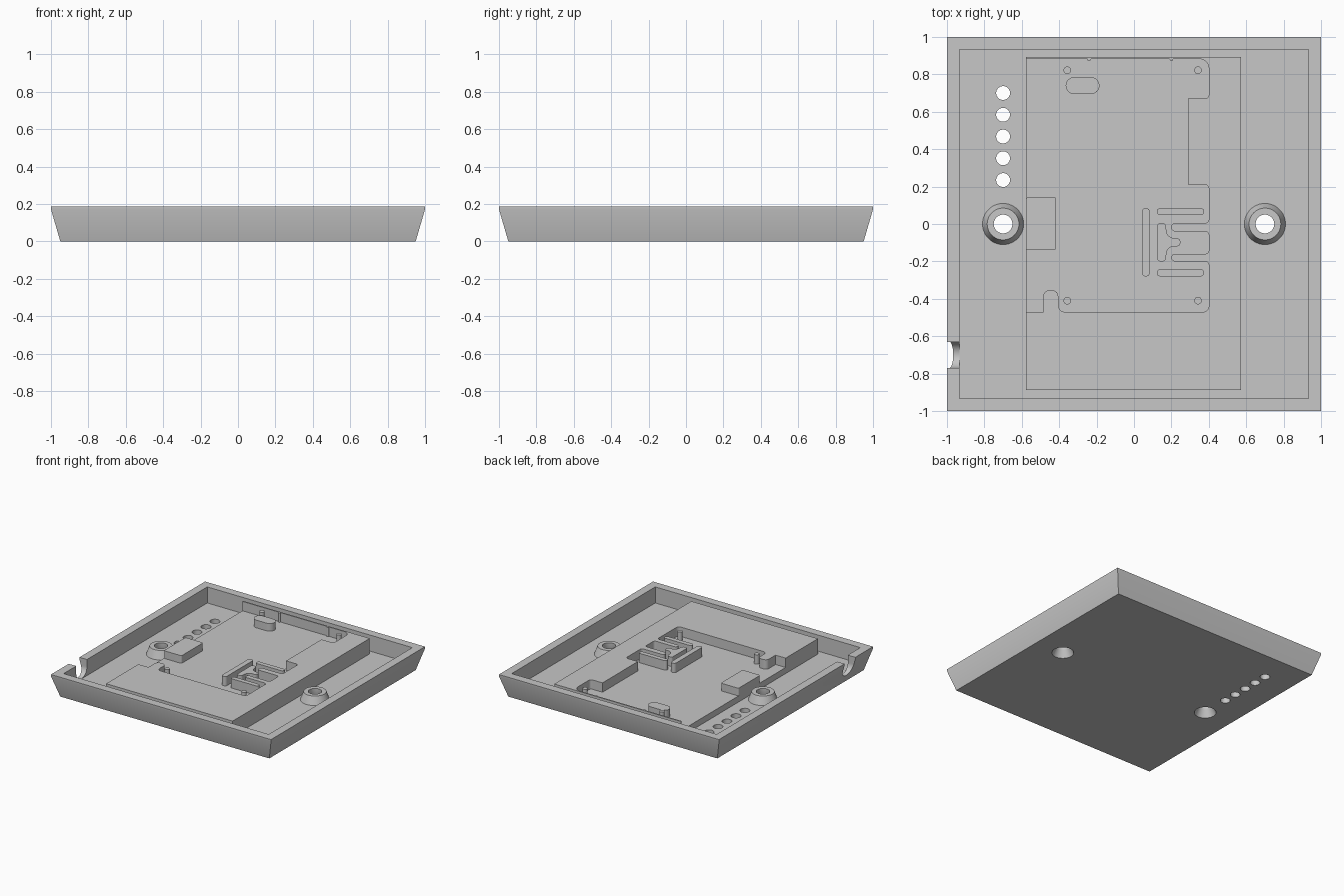
import bpy, bmesh, math
from mathutils import Vector, Matrix

cube = bpy.data.objects.get("Cube")
if cube:
    bpy.data.objects.remove(cube, do_unlink=True)

RIM, FLOOR, DECK, POCKET, PAD = 0.187, 0.055, 0.182, 0.105, 0.168

grey = bpy.data.materials.new("plain grey")
grey.use_nodes = True
grey.diffuse_color = (0.57, 0.57, 0.57, 1)
grey.node_tree.nodes["Principled BSDF"].inputs["Base Color"].default_value = grey.diffuse_color


def finish(name, bm):
    bmesh.ops.recalc_face_normals(bm, faces=bm.faces)
    mesh = bpy.data.meshes.new(name)
    bm.to_mesh(mesh)
    bm.free()
    mesh.materials.append(grey)
    ob = bpy.data.objects.new(name, mesh)
    bpy.context.collection.objects.link(ob)
    return ob


def rounded(corners, steps=6):
    """Replace each (x, y, radius) corner by a tangent arc."""
    out = []
    for i, (x, y, r) in enumerate(corners):
        p = Vector((x, y))
        if r == 0:
            out.append(p)
            continue
        a = (Vector(corners[i - 1][:2]) - p).normalized()
        b = (Vector(corners[(i + 1) % len(corners)][:2]) - p).normalized()
        half = a.angle(b) / 2
        d = r / math.tan(half)
        c = p + (a + b).normalized() * (r / math.sin(half))
        s, e = p + a * d - c, p + b * d - c
        out += [c + s.lerp(e, k / steps).normalized() * r for k in range(steps + 1)]
    return out


def prism(name, corners, z0, z1):
    bm = bmesh.new()
    face = bm.faces.new([bm.verts.new((p.x, p.y, z0)) for p in rounded(corners)])
    top = bmesh.ops.extrude_face_region(bm, geom=[face], use_keep_orig=True)["geom"]
    bmesh.ops.translate(bm, vec=(0, 0, z1 - z0),
                        verts=[v for v in top if isinstance(v, bmesh.types.BMVert)])
    bmesh.ops.remove_doubles(bm, verts=bm.verts, dist=1e-5)
    return finish(name, bm)


def rect(name, x0, x1, y0, y1, z0, z1, r=0):
    return prism(name, [(x0, y0, r), (x1, y0, r), (x1, y1, r), (x0, y1, r)], z0, z1)


def cone(name, x, y, z0, z1, r0, r1, along_x=False):
    bm = bmesh.new()
    bmesh.ops.create_cone(bm, cap_ends=True, segments=48, radius1=r0, radius2=r1, depth=z1 - z0)
    if along_x:
        bmesh.ops.rotate(bm, verts=bm.verts, matrix=Matrix.Rotation(math.pi / 2, 3, "Y"))
    bmesh.ops.translate(bm, verts=bm.verts, vec=(x, y, (z0 + z1) / 2))
    return finish(name, bm)


def cut(ob, cutter):
    mod = ob.modifiers.new("cut", "BOOLEAN")
    mod.operation, mod.solver, mod.object = "DIFFERENCE", "EXACT", cutter
    bpy.context.view_layer.objects.active = ob
    bpy.ops.object.modifier_apply(modifier=mod.name)
    bpy.data.objects.remove(cutter, do_unlink=True)


# Tray shell with flared sides
bm = bmesh.new()
rings = [[bm.verts.new((sx * h, sy * h, z)) for sx, sy in ((-1, -1), (1, -1), (1, 1), (-1, 1))]
         for h, z in ((0.95, 0), (1, 0.172), (1, RIM), (0.932, RIM), (0.932, FLOOR))]
for lo, hi in zip(rings, rings[1:]):
    for i in range(4):
        j = (i + 1) % 4
        bm.faces.new((lo[i], lo[j], hi[j], hi[i]))
bm.faces.new(rings[0])
bm.faces.new(rings[-1])
tray = finish("tray", bm)
parts = [tray]

# Cable notch in the right wall
cut(tray, cone("notch_round", -1, -0.7, 0.027, 0.227, 0.07, 0.07, along_x=True))
cut(tray, rect("notch_slot", -1.1, -0.9, -0.77, -0.63, 0.127, 0.3))

# Row of vent holes
for k in range(5):
    cut(tray, cone("vent", -0.7, 0.235 + k * 0.1163, -0.1, 0.15, 0.037, 0.037))

# Tapered screw bosses, countersunk from below
for side, x in (("right", -0.7), ("left", 0.7)):
    boss = cone("screw_boss_" + side, x, 0, FLOOR, 0.122, 0.11, 0.085)
    for ob in (tray, boss):
        cut(ob, cone("screw_hole", x, 0, -0.1, 0.3, 0.05, 0.05))
        cut(ob, cone("countersink", x, 0, -0.001, 0.07, 0.083, 0.05))
    parts.append(boss)

# Raised deck with a board-shaped pocket open to the right side
deck = rect("deck", -0.577, 0.573, -0.888, 0.892, FLOOR, DECK)
outline = [(-0.7, -0.47, 0), (-0.485, -0.47, 0), (-0.485, -0.355, 0.03), (-0.405, -0.355, 0.03),
           (-0.405, -0.47, 0.035), (0.4, -0.47, 0.03)]
for y0, y1 in ((-0.2, -0.16), (-0.04, 0.005)):
    outline += [(0.4, y0, 0.02), (0.2, y0, 0.019), (0.2, y1, 0.019), (0.4, y1, 0.02)]
outline += [(0.4, 0.21, 0.02), (0.29, 0.21, 0), (0.29, 0.67, 0), (0.4, 0.67, 0.02),
            (0.4, 0.882, 0.05), (-0.7, 0.882, 0)]
cut(deck, prism("pocket", outline, POCKET, 0.3))
parts.append(deck)

# Walls standing in the pocket
parts += [
    rect("long_wall", 0.042, 0.085, -0.28, 0.085, POCKET, DECK, 0.02),
    rect("back_wall", 0.122, 0.375, 0.047, 0.085, POCKET, DECK, 0.018),
    rect("front_wall", 0.122, 0.375, -0.28, -0.242, POCKET, DECK, 0.018),
    prism("tongue_wall", [(0.125, 0.005, 0.015), (0.168, 0.005, 0.018), (0.178, -0.075, 0.04),
                          (0.248, -0.075, 0.021), (0.248, -0.12, 0.021), (0.178, -0.12, 0.04),
                          (0.168, -0.2, 0.018), (0.125, -0.2, 0.015)], POCKET, DECK),
]

# Support pads, locating pegs and small ribs
parts.append(rect("edge_pad", -0.577, -0.416, -0.14, 0.143, POCKET, PAD, 0.012))
parts.append(rect("oval_pad", -0.365, -0.185, 0.695, 0.785, POCKET, PAD, 0.044))
for x in (-0.357, 0.342):
    for y in (-0.41, 0.822):
        parts.append(cone("peg", x, y, POCKET, DECK, 0.02, 0.02))
for x in (-0.24, 0.2):
    parts.append(cone("rib", x, 0.88, POCKET, DECK - 0.001, 0.009, 0.009))

# Smooth curved walls, keep sharp edges
bpy.ops.object.select_all(action="DESELECT")
for ob in parts:
    ob.select_set(True)
bpy.context.view_layer.objects.active = tray
bpy.ops.object.shade_smooth_by_angle(angle=math.radians(30))
